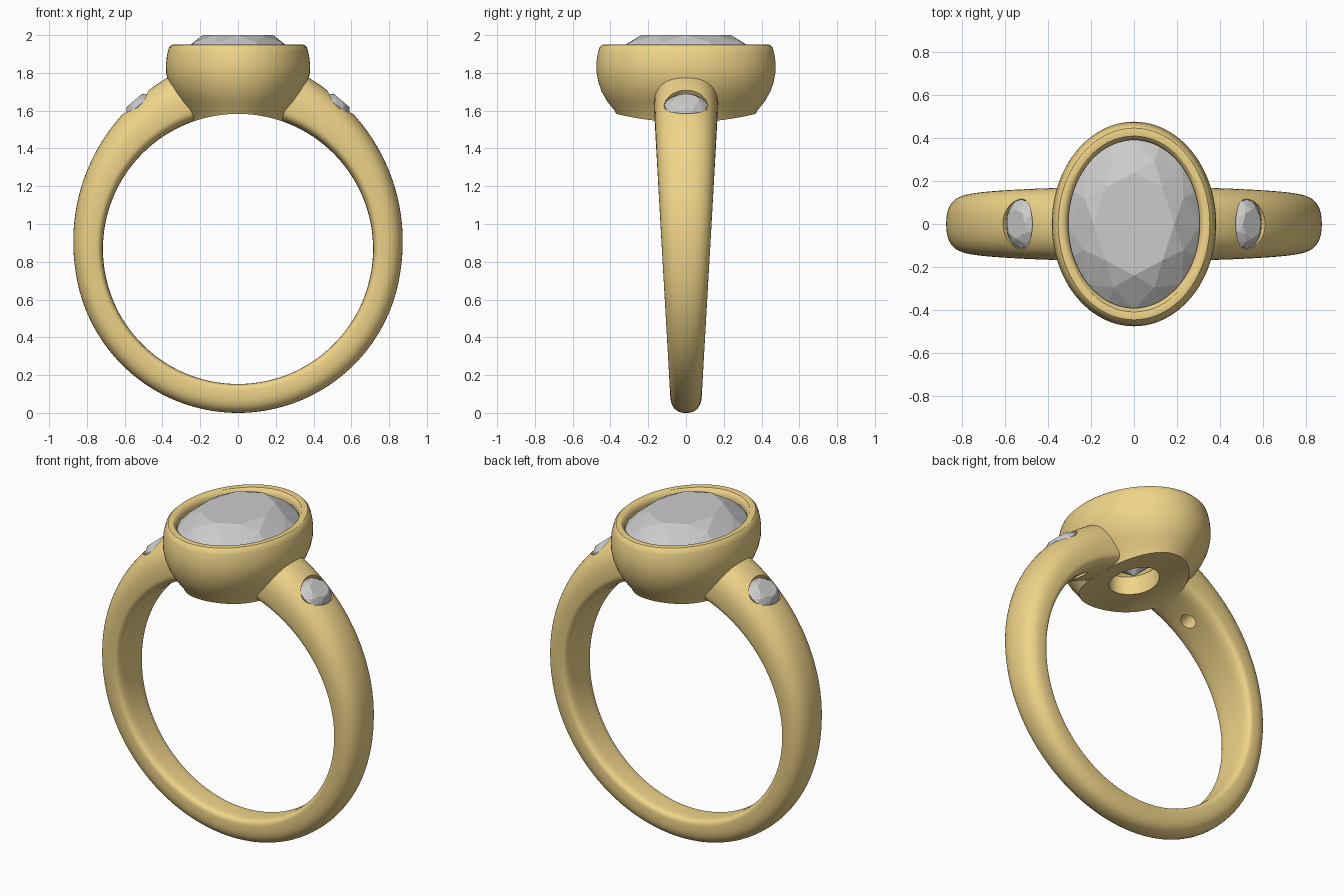
import bpy, bmesh
from math import sin, cos, pi, radians
from mathutils import Vector, Matrix

if "Cube" in bpy.data.objects:
    bpy.data.objects.remove(bpy.data.objects["Cube"])

CZ, R_IN = 0.868, 0.715          # finger hole centre height and radius

gold = bpy.data.materials.new("gold")
gold.diffuse_color = (0.87, 0.66, 0.25, 1)
gold.use_nodes = True
gold.node_tree.nodes["Principled BSDF"].inputs["Base Color"].default_value = gold.diffuse_color


def finish(name, bm, mat=None):
    bmesh.ops.recalc_face_normals(bm, faces=bm.faces)
    me = bpy.data.meshes.new(name)
    bm.to_mesh(me)
    bm.free()
    ob = bpy.data.objects.new(name, me)
    bpy.context.collection.objects.link(ob)
    if mat:
        me.materials.append(mat)
    return ob


def skin(name, rings, closed=False, mat=None):
    """Bridge a list of point rings; cap the ends or close into a loop."""
    bm = bmesh.new()
    vr = [[bm.verts.new(p) for p in ring] for ring in rings]
    n = len(vr[0])
    pairs = list(zip(vr, vr[1:])) + ([(vr[-1], vr[0])] if closed else [])
    for a, b in pairs:
        for i in range(n):
            j = (i + 1) % n
            bm.faces.new((a[i], a[j], b[j], b[i]))
    if not closed:
        bm.faces.new(vr[0])
        bm.faces.new(vr[-1])
    return finish(name, bm, mat)


def oval(rx, ry, z, n=96):
    return [(rx * cos(2 * pi * i / n), ry * sin(2 * pi * i / n), z) for i in range(n)]


def gem(name, rx, ry, crown, depth):
    """Oval brilliant cut with its girdle at local z = 0."""
    bm = bmesh.new()

    def ring(n, s, z, off=0.0):
        for i in range(n):
            a = 2 * pi * (i + off) / n
            bm.verts.new((s * rx * cos(a), s * ry * sin(a), z))
    ring(8, 0.60, crown)                # table
    ring(8, 0.80, crown * 0.62, 0.5)    # star points
    ring(16, 1.0, 0.0)                  # girdle
    ring(16, 1.0, -depth * 0.05)
    ring(8, 0.5, -depth * 0.56, 0.5)    # pavilion
    bm.verts.new((0, 0, -depth))        # culet
    bmesh.ops.convex_hull(bm, input=bm.verts)
    bmesh.ops.dissolve_limit(bm, angle_limit=radians(1), verts=bm.verts, edges=bm.edges)
    return finish(name, bm)


def cut(ob, cutter):
    m = ob.modifiers.new("cut", "BOOLEAN")
    m.operation, m.solver, m.object = "DIFFERENCE", "EXACT", cutter
    bpy.context.view_layer.objects.active = ob
    bpy.ops.object.modifier_apply(modifier=m.name)
    bpy.data.objects.remove(cutter)


def smooth(ob):
    bpy.ops.object.select_all(action="DESELECT")
    ob.select_set(True)
    bpy.context.view_layer.objects.active = ob
    bpy.ops.object.shade_smooth_by_angle(angle=radians(32))


# shank: tapered band, domed outside and nearly flat inside
def section(t, n=48):
    grow = max(0.0, 1 - t / 100 if t < 180 else 1 - (360 - t) / 100)
    r_out = 0.868 + 0.173 * grow ** 1.7
    a = radians(t)
    half = 0.08 + 0.055 * (CZ + 0.8 * cos(a))
    pts = []
    for i in range(n):
        p = 2 * pi * i / n
        c, s = cos(p), sin(p)
        e = 2 / 2.4 if s > 0 else 2 / 4
        u = abs(c) ** e * (1 if c > 0 else -1)
        v = 0.35 + (0.65 * abs(s) ** e if s > 0 else -0.35 * abs(s) ** e)
        r = R_IN + (r_out - R_IN) * v
        pts.append((r * sin(a), half * u, CZ + r * cos(a)))
    return pts


T0, STEPS = 16, 144
shank = skin("shank", [section(T0 + (360 - 2 * T0) * i / STEPS) for i in range(STEPS + 1)], mat=gold)

# bezel: oval cup, open through the bottom
outer = [(0.232, 0.33, 1.50), (0.25, 0.348, 1.545), (0.278, 0.378, 1.60), (0.318, 0.418, 1.65),
         (0.349, 0.446, 1.70), (0.370, 0.464, 1.75), (0.381, 0.473, 1.80), (0.382, 0.475, 1.84),
         (0.378, 0.471, 1.88), (0.371, 0.464, 1.915), (0.364, 0.457, 1.936), (0.352, 0.445, 1.948),
         (0.338, 0.43, 1.951), (0.322, 0.408, 1.947), (0.311, 0.397, 1.936)]
cavity = [(0.305, 0.39, 1.92), (0.305, 0.39, 1.89), (0.12, 0.165, 1.69), (0.12, 0.165, 1.50)]
bezel = skin("bezel", [oval(*p) for p in outer + cavity], closed=True, mat=gold)

# trim the bezel to the finger hole, and clear the shank out of the cup
rod = skin("finger_cutter", [[(R_IN * cos(2 * pi * i / 160), y, CZ + R_IN * sin(2 * pi * i / 160))
                              for i in range(160)] for y in (-1, 1)])
cut(bezel, rod)
cut(shank, skin("cup_cutter", [oval(x + 0.01, y + 0.01, z) for x, y, z in cavity]))

# centre stone
centre = gem("centre_stone", 0.312, 0.398, 0.1, 0.29)
centre.location.z = 1.90

# side stones in drilled seats on both shoulders
seat = [(0.092, 0.116, 0.15), (0.092, 0.116, -0.028), (0.045, 0.045, -0.1), (0.045, 0.045, -0.5)]
for side, label in ((1, "right"), (-1, "left")):
    place = Matrix.Translation((side * 0.54, 0, 1.646)) @ Matrix.Rotation(side * radians(40), 4, "Y")
    drill = skin("seat_cutter", [oval(*p, 48) for p in seat])
    drill.data.transform(place)
    cut(shank, drill)
    stone = gem(label + "_side_stone", 0.09, 0.114, 0.036, 0.075)
    stone.data.transform(place @ Matrix.Translation((0, 0, -0.024)))

smooth(shank)
smooth(bezel)
